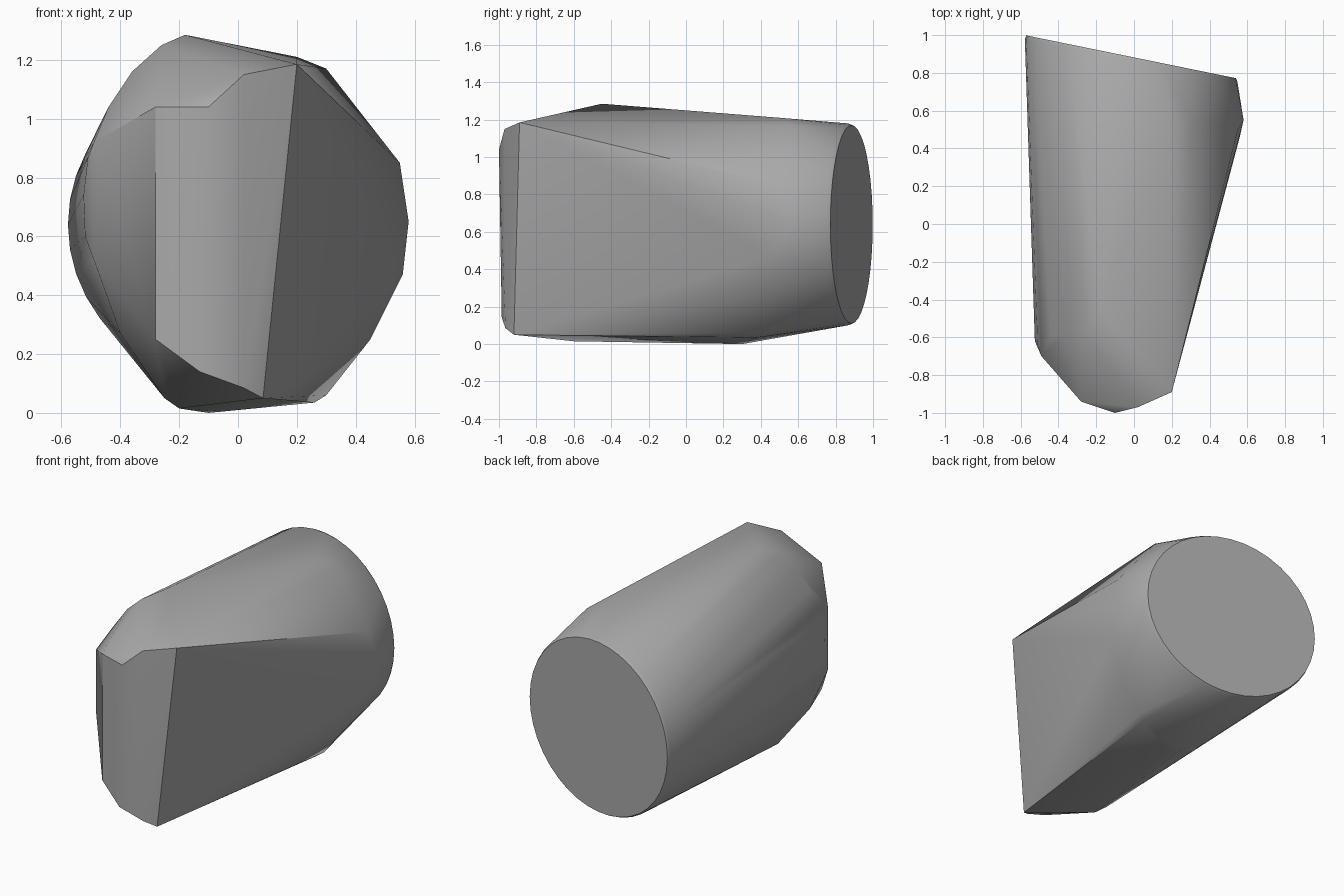
import bpy
import bmesh
from math import cos, sin, pi, radians

cube = bpy.data.objects.get("Cube")
if cube:
    bpy.data.objects.remove(cube)

# Material
stone = bpy.data.materials.new("stone grey")
stone.use_nodes = True
grey = (0.4, 0.4, 0.4, 1)
stone.diffuse_color = grey
stone.node_tree.nodes["Principled BSDF"].inputs["Base Color"].default_value = grey


def slanted_ring(rx, rz, shift, count=40):
    """Ellipse on the slanted rear plane, moved along y by shift."""
    ring = []
    for i in range(count):
        a = 2 * pi * i / count
        x = -0.015 + rx * cos(a)
        ring.append((x, 0.882 - 0.204 * x + shift, 0.64 + rz * sin(a)))
    return ring


# Rear cap with a slightly eased rim
points = slanted_ring(0.555, 0.53, 0) + slanted_ring(0.563, 0.54, -0.02)

# Blunt nose: upper edge, then lower edge
points += [(-0.28, -0.94, 1.04), (-0.1, -1.0, 1.04), (0.02, -0.97, 1.15),
           (0.2, -0.89, 1.185), (-0.28, -0.94, 0.25), (-0.13, -0.985, 0.14),
           (0.02, -0.965, 0.085), (0.085, -0.92, 0.05)]

# Rounded shoulder on the right side of the nose
points += [(-0.51, -0.64, 0.87), (-0.525, -0.62, 0.74), (-0.52, -0.62, 0.6),
           (-0.49, -0.7, 0.92), (-0.49, -0.7, 0.52), (-0.4, -0.65, 0.27),
           (-0.44, -0.6, 1.04), (-0.36, -0.58, 1.16), (-0.26, -0.58, 1.25),
           (-0.18, -0.45, 1.285)]

# Bulge on the left side toward the rear
points += [(0.2, 0.5, 1.21), (0.3, 0.55, 1.17), (0.55, 0.5, 0.85),
           (0.58, 0.55, 0.65), (0.56, 0.46, 0.47), (0.45, 0.42, 0.25)]

# Underside
points += [(0.3, 0.42, 0.06), (0.26, 0.38, 0.035), (-0.05, 0.25, 0.005),
           (-0.2, -0.6, 0.015), (-0.25, -0.55, 0.05), (-0.1, 0.3, 0.0)]

# Convex skin around the points
bm = bmesh.new()
for p in points:
    bm.verts.new(p)
hull = bmesh.ops.convex_hull(bm, input=bm.verts)
loose = [v for v in bm.verts if not v.link_faces]
bmesh.ops.delete(bm, geom=loose, context='VERTS')
bmesh.ops.dissolve_limit(bm, angle_limit=radians(1), verts=bm.verts, edges=bm.edges)
bmesh.ops.recalc_face_normals(bm, faces=bm.faces)
mesh = bpy.data.meshes.new("boulder")
bm.to_mesh(mesh)
bm.free()
mesh.materials.append(stone)

boulder = bpy.data.objects.new("boulder", mesh)
bpy.context.collection.objects.link(boulder)
bpy.context.view_layer.objects.active = boulder
boulder.select_set(True)
bpy.ops.object.shade_smooth_by_angle(angle=radians(30))
